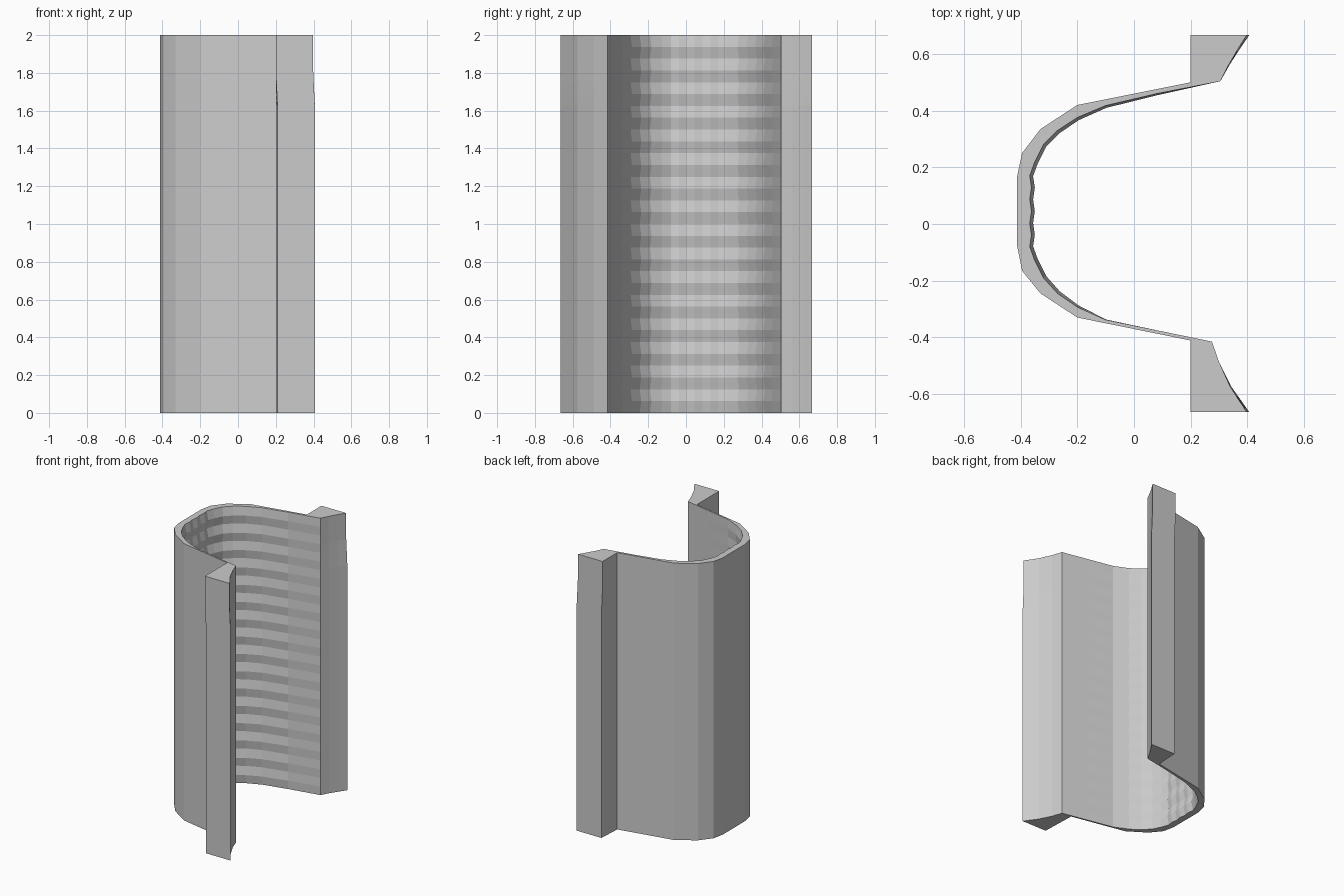
import bpy, bmesh
from mathutils import Vector

cube = bpy.data.objects.get("Cube")
if cube:
    bpy.data.objects.remove(cube, do_unlink=True)

HEIGHT, STEPS, RIPPLE = 2.0, 32, 0.012

mat = bpy.data.materials.new("plain grey")
mat.use_nodes = True
grey = (0.6, 0.6, 0.6, 1)
mat.diffuse_color = grey
mat.node_tree.nodes["Principled BSDF"].inputs["Base Color"].default_value = grey

# Outer wall, from the back flange round to the front flange
outer = [(0.2, 0.5), (-0.2, 0.42), (-0.33, 0.335), (-0.395, 0.25), (-0.412, 0.17),
         (-0.412, -0.08), (-0.395, -0.165), (-0.33, -0.245), (-0.2, -0.33), (0.2, -0.411)]
# Flange blocks with slightly hollow inner faces
front_flange = [(0.2, -0.664), (0.398, -0.664), (0.34, -0.575), (0.3, -0.487), (0.275, -0.415)]
back_flange = [(0.305, 0.504), (0.333, 0.56), (0.367, 0.618), (0.398, 0.667), (0.2, 0.667)]
# Inner wall, front to back: x, y, ripple strength
inner = [(0.09, -0.377, 0), (-0.1, -0.338, 0.1), (-0.2, -0.293, 0.6), (-0.27, -0.245, 0.9),
         (-0.32, -0.19, 1), (-0.35, -0.13, 1)]
inner += [(-0.368 + 0.006 * (i % 2), -0.08 + i * 0.0417, 1) for i in range(7)]
inner += [(-0.35, 0.22, 1), (-0.32, 0.28, 1), (-0.27, 0.33, 1), (-0.2, 0.376, 0.9),
          (-0.1, 0.418, 0.7), (0.08, 0.46, 0.5)]

profile = [(x, y, 0) for x, y in outer + front_flange] + inner
profile += [(x, y, 0) for x, y in back_flange]


def ring_point(i, z, level):
    """Profile point with the ripple and the slight flange bend at this height."""
    x, y, strength = profile[i]
    if strength:
        before, after = Vector(profile[i - 1][:2]), Vector(profile[i + 1][:2])
        along = (after - before).normalized()
        push = RIPPLE * strength * (level % 2)
        x, y = x + along.y * push, y - along.x * push
    reach = max(0, (abs(y) - 0.5) / 0.165)
    bend = min(1, max(0, (1.8125 - z) / 0.1875))
    return x + 0.009 * reach * bend, y, z


# Channel shell built as stacked rings
bm = bmesh.new()
rings = []
for level in range(STEPS + 1):
    z = HEIGHT * level / STEPS
    rings.append([bm.verts.new(ring_point(i, z, level)) for i in range(len(profile))])
count = len(profile)
for low, high in zip(rings, rings[1:]):
    for i in range(count):
        j = (i + 1) % count
        bm.faces.new((low[i], low[j], high[j], high[i]))

# End caps
bm.faces.new(rings[0][::-1])
bm.faces.new(rings[-1])
bmesh.ops.recalc_face_normals(bm, faces=bm.faces[:])

mesh = bpy.data.meshes.new("rippled_channel")
bm.to_mesh(mesh)
bm.free()
mesh.materials.append(mat)
channel = bpy.data.objects.new("rippled_channel", mesh)
bpy.context.collection.objects.link(channel)
